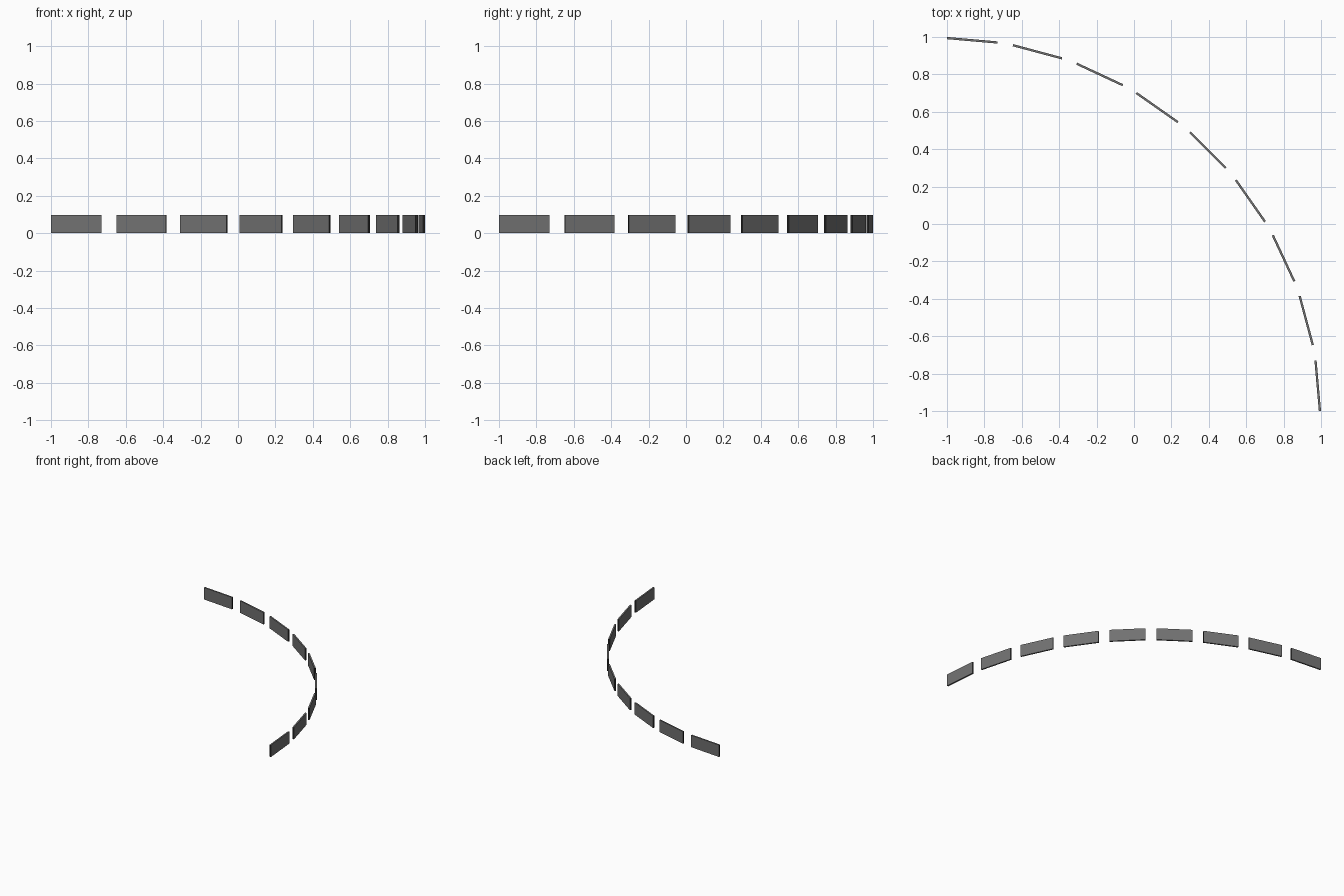
import bpy, bmesh, math
from mathutils import Matrix

if "Cube" in bpy.data.objects:
    bpy.data.objects.remove(bpy.data.objects["Cube"])

COUNT, STEP = 9, 10.0                    # panels along a quarter circle
RADIUS, CENTRE = 2.032, -1.042           # arc radius and its centre (x = y)
LENGTH, THICK, HEIGHT = 0.272, 0.012, 0.098


def material(name, value):
    mat = bpy.data.materials.new(name)
    mat.diffuse_color = (value, value, value, 1)
    mat.use_nodes = True
    mat.node_tree.nodes["Principled BSDF"].inputs["Base Color"].default_value = mat.diffuse_color
    return mat


grey = material("dark_grey", 0.165)
black = material("near_black", 0.02)


def panel(name, angle):
    """Thin upright slab lying tangent to the arc, with black end faces."""
    bm = bmesh.new()
    bmesh.ops.create_cube(bm, size=1)
    bm.normal_update()
    for face in bm.faces:
        face.material_index = int(abs(face.normal.y) > 0.9)
    bm.transform(Matrix.Translation((CENTRE, CENTRE, HEIGHT / 2))
                 @ Matrix.Rotation(angle, 4, 'Z')
                 @ Matrix.Translation((RADIUS, 0, 0))
                 @ Matrix.Diagonal((THICK, LENGTH, HEIGHT, 1)))
    mesh = bpy.data.meshes.new(name)
    bm.to_mesh(mesh)
    bm.free()
    mesh.materials.append(grey)
    mesh.materials.append(black)
    bpy.context.collection.objects.link(bpy.data.objects.new(name, mesh))


# Row of separate barrier panels, evenly spaced around the curve
for i in range(COUNT):
    panel(f"curved_barrier_panel_{i + 1}", math.radians(85 - STEP * i))
